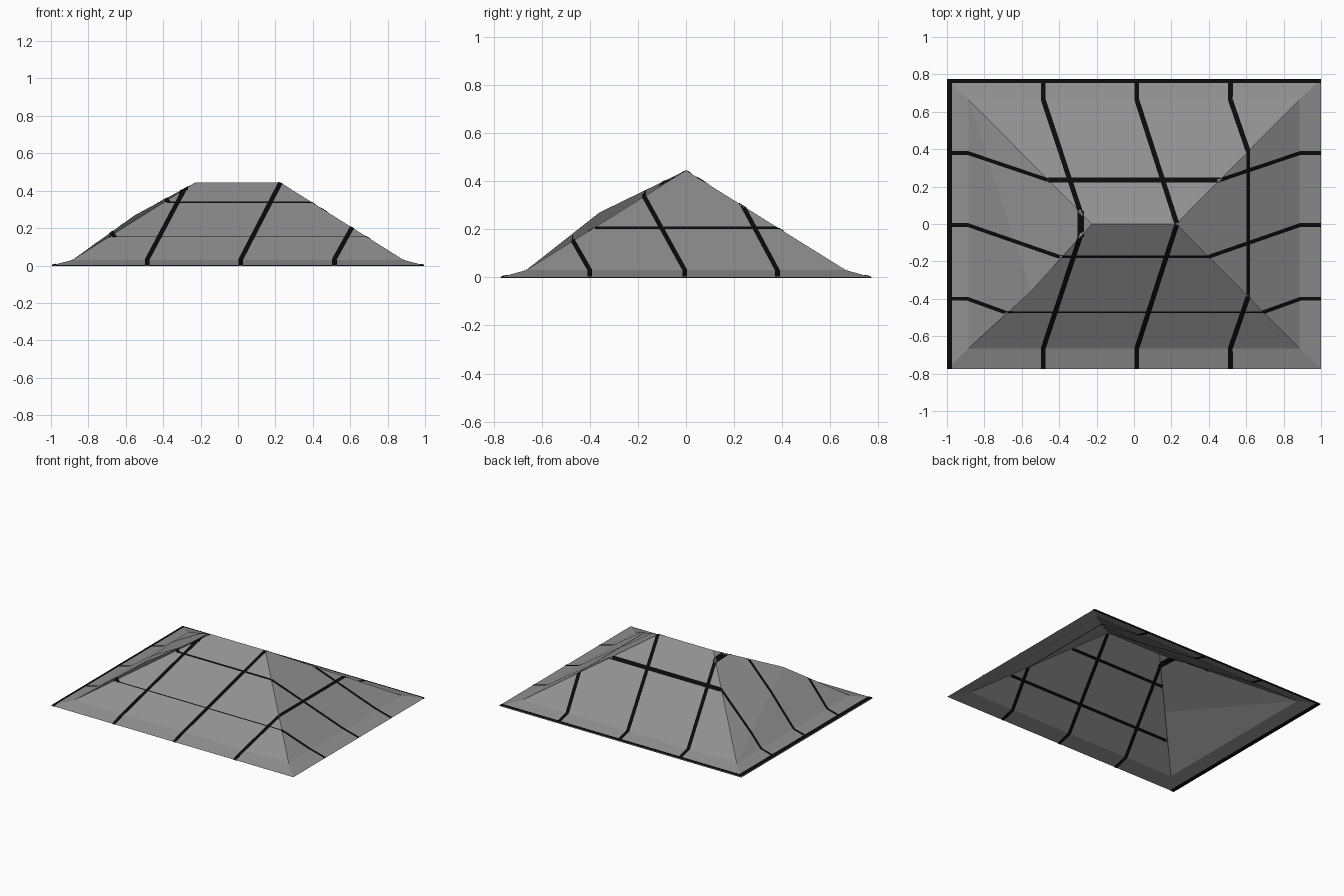
import bpy, math
from mathutils import Vector
from mathutils.bvhtree import BVHTree

if "Cube" in bpy.data.objects:
    bpy.data.objects.remove(bpy.data.objects["Cube"])


def material(name, value):
    m = bpy.data.materials.new(name)
    m.diffuse_color = (value, value, value, 1)
    m.use_nodes = True
    m.node_tree.nodes["Principled BSDF"].inputs["Base Color"].default_value = m.diffuse_color
    return m


grey = material("roof grey", 0.28)
black = material("batten black", 0.003)


def add_mesh(name, verts, faces, mat):
    me = bpy.data.meshes.new(name)
    me.from_pydata(verts, [], faces)
    me.update()
    ob = bpy.data.objects.new(name, me)
    me.materials.append(mat)
    bpy.context.collection.objects.link(ob)
    return ob


# Hipped roof sheet: eave corners, flare break, ridge, raised front left hip
def ring(x, y, z):
    return [(-x, -y, z), (x, -y, z), (x, y, z), (-x, y, z)]


verts = ring(1, 0.775, 0) + ring(0.885, 0.665, 0.03)
verts += [(-0.225, 0, 0.445), (0.225, 0, 0.445), (-0.55, -0.36, 0.27)]
faces = [(i, (i + 1) % 4, (i + 1) % 4 + 4, i + 4) for i in range(4)]   # flared eaves
faces += [(4, 5, 9, 8), (5, 6, 9), (6, 7, 8, 9),                       # front, right, back
          (7, 10, 8), (7, 4, 10), (4, 8, 10)]                          # left with raised hip
add_mesh("hip_roof", verts, faces, grey)
tree = BVHTree.FromPolygons([Vector(v) for v in verts], faces)


def surface(x, y, side):
    x = max(-0.9995, min(0.9995, x))
    y = max(-0.7745, min(0.7745, y))
    hit = tree.ray_cast(Vector((x, y, 2 * side)), Vector((0, 0, -side)))[0]
    return (x, y, (hit.z if hit else 0) + 0.003 * side)


# Thin batten laid on the roof along a plan path, on top (1) or underneath (-1)
def batten(name, path, width, sides=(1, -1)):
    pts = []
    for (ax, ay), (bx, by) in zip(path, path[1:]):
        n = max(2, math.ceil(math.hypot(bx - ax, by - ay) / 0.02))
        pts += [(ax + (bx - ax) * i / n, ay + (by - ay) * i / n) for i in range(n)]
    pts.append(path[-1])
    for side in sides:
        vs = []
        for i, (x, y) in enumerate(pts):
            p, q = pts[max(i - 1, 0)], pts[min(i + 1, len(pts) - 1)]
            dx, dy = q[0] - p[0], q[1] - p[1]
            k = width / 2 / math.hypot(dx, dy)
            for s in (1, -1):
                vs.append(surface(x - s * dy * k, y + s * dx * k, side))
        fs = [(2 * i, 2 * i + 1, 2 * i + 3, 2 * i + 2)[::side] for i in range(len(pts) - 1)]
        add_mesh(name + ("_top" if side > 0 else "_under"), vs, fs, black)


# Battens climbing the front and back slopes
for s, end in ((1, "back"), (-1, "front")):
    batten("left_batten_" + end, [(-0.485, 0.775 * s), (-0.485, 0.665 * s), (-0.285, 0.06 * s)], 0.026)
    batten("middle_batten_" + end, [(0.015, 0.775 * s), (0.015, 0.665 * s), (0.228, 0.005 * s)], 0.026)
    batten("right_batten_" + end, [(0.515, 0.775 * s), (0.515, 0.665 * s), (0.61, 0.39 * s)], 0.026)
batten("left_batten_crossing", [(-0.285, 0.07), (-0.285, -0.07)], 0.035)
batten("right_batten_crossing", [(0.61, 0.39), (0.61, -0.39)], 0.018)

# Level battens along the slopes, and their ends running down the left and right
for name, y_end, y_mid, x_mid, width in (("back", 0.38, 0.235, 0.46, 0.028),
                                         ("centre", -0.005, -0.175, 0.4, 0.011),
                                         ("front", -0.4, -0.472, 0.69, 0.006)):
    batten(name + "_level_batten", [(-x_mid, y_mid), (x_mid, y_mid)], width, (1,))
    batten(name + "_level_batten", [(-x_mid, y_mid), (x_mid, y_mid)], 0.018, (-1,))
    for s, end in ((-1, "left"), (1, "right")):
        batten(name + "_batten_" + end, [(s, y_end), (0.89 * s, y_end), (x_mid * s, y_mid)], 0.02, (1,))

# Border trims on the left and back eaves
batten("left_eave_trim", [(-0.986, -0.775), (-0.986, 0.775)], 0.027)
batten("back_eave_trim", [(-1, 0.765), (1, 0.765)], 0.02)
